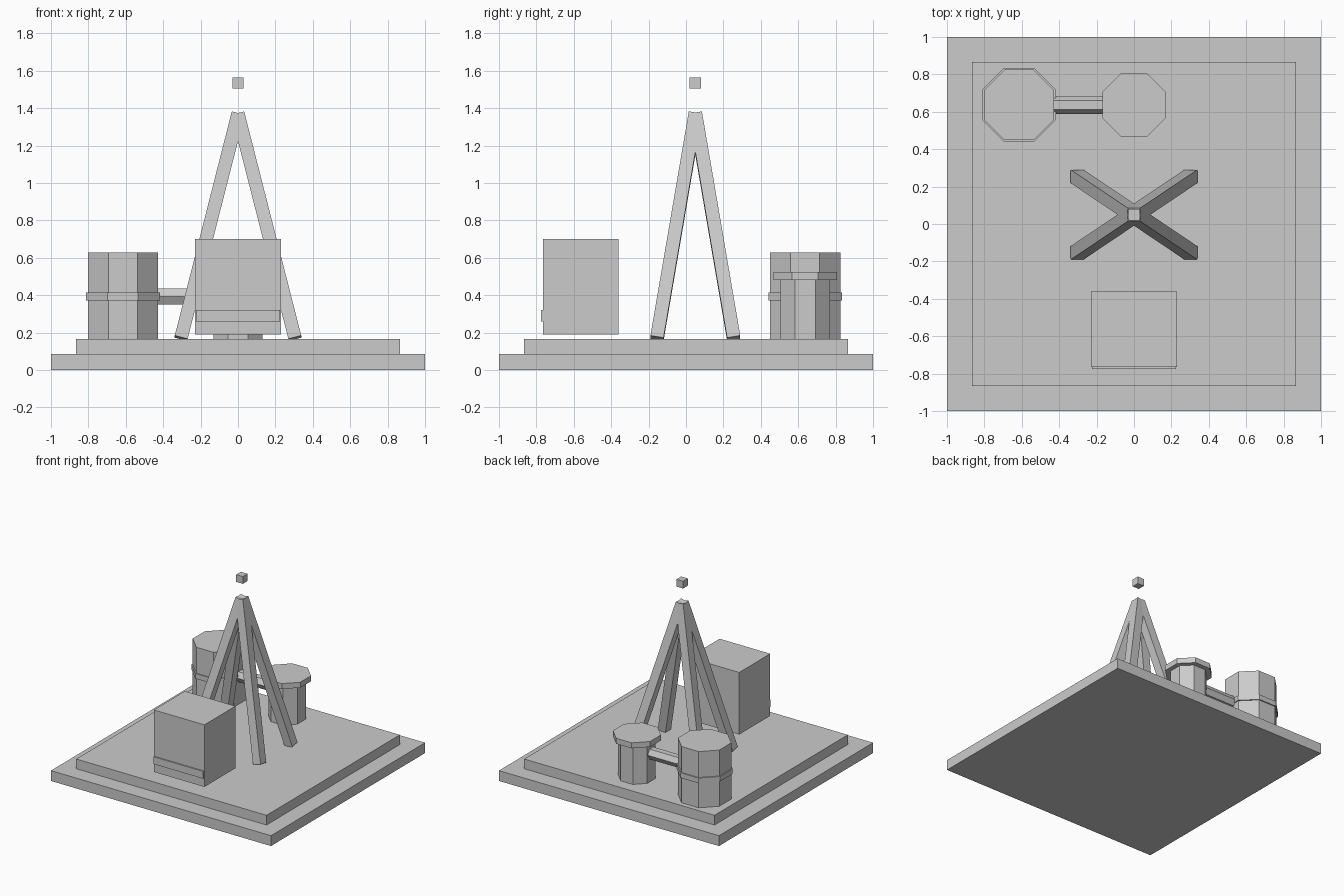
import bpy
from math import pi
from mathutils import Matrix, Vector

if "Cube" in bpy.data.objects:
    bpy.data.objects.remove(bpy.data.objects["Cube"])


def box(name, lo, hi):
    lo, hi = Vector(lo), Vector(hi)
    bpy.ops.mesh.primitive_cube_add(size=1, location=(lo + hi) / 2)
    ob = bpy.context.object
    ob.name = name
    ob.scale = hi - lo
    return ob


def octagon(name, x, y, apothem, z0, z1):
    # eight-sided prism with flats facing the axes
    bpy.ops.mesh.primitive_cylinder_add(
        vertices=8, radius=apothem * 1.0824, depth=z1 - z0,
        location=(x, y, (z0 + z1) / 2), rotation=(0, 0, pi / 8))
    bpy.context.object.name = name


# Stepped base
box("base_slab", (-1, -1, 0), (1, 1, 0.085))
box("upper_slab", (-0.865, -0.865, 0.085), (0.865, 0.865, 0.165))

# Cabinet, hovering just above the slab, with front trim
box("cabinet", (-0.23, -0.765, 0.19), (0.23, -0.362, 0.70))
box("cabinet_trim", (-0.225, -0.775, 0.26), (0.225, -0.74, 0.32))

# Large tank with band, small tank with lid
TANK_Y = 0.637
octagon("large_tank", -0.615, TANK_Y, 0.188, 0.165, 0.627)
octagon("large_tank_band", -0.615, TANK_Y, 0.197, 0.372, 0.414)
octagon("small_tank", 0, TANK_Y, 0.132, 0.165, 0.48)
octagon("small_tank_lid", 0, TANK_Y, 0.169, 0.48, 0.525)

# Hexagonal pipe between the tanks, corner upward
bpy.ops.mesh.primitive_cylinder_add(
    vertices=6, radius=0.048, depth=0.44, location=(-0.29, TANK_Y, 0.393),
    rotation=(0, pi / 2, 0))
bpy.context.object.name = "connecting_pipe"

# Four square beams leaning to a common apex
APEX = Vector((0, 0.05, 1.368))
for sx in (-1, 1):
    for sy in (-1, 1):
        foot = Vector((sx * 0.305, 0.05 + sy * 0.205, 0.17))
        up = (APEX - foot).normalized()
        side = Vector((0, 1, 0)).cross(up).normalized()
        front = up.cross(side)
        rot = Matrix((side, front, up)).transposed()
        bpy.ops.mesh.primitive_cube_add(size=1)
        leg = bpy.context.object
        leg.name = "tower_leg"
        leg.matrix_world = (Matrix.Translation((APEX + foot) / 2) @ rot.to_4x4()
                            @ Matrix.Diagonal((0.071, 0.071, (APEX - foot).length, 1)))

# Small cube floating over the tower
box("beacon", (-0.03, 0.02, 1.505), (0.03, 0.08, 1.565))
